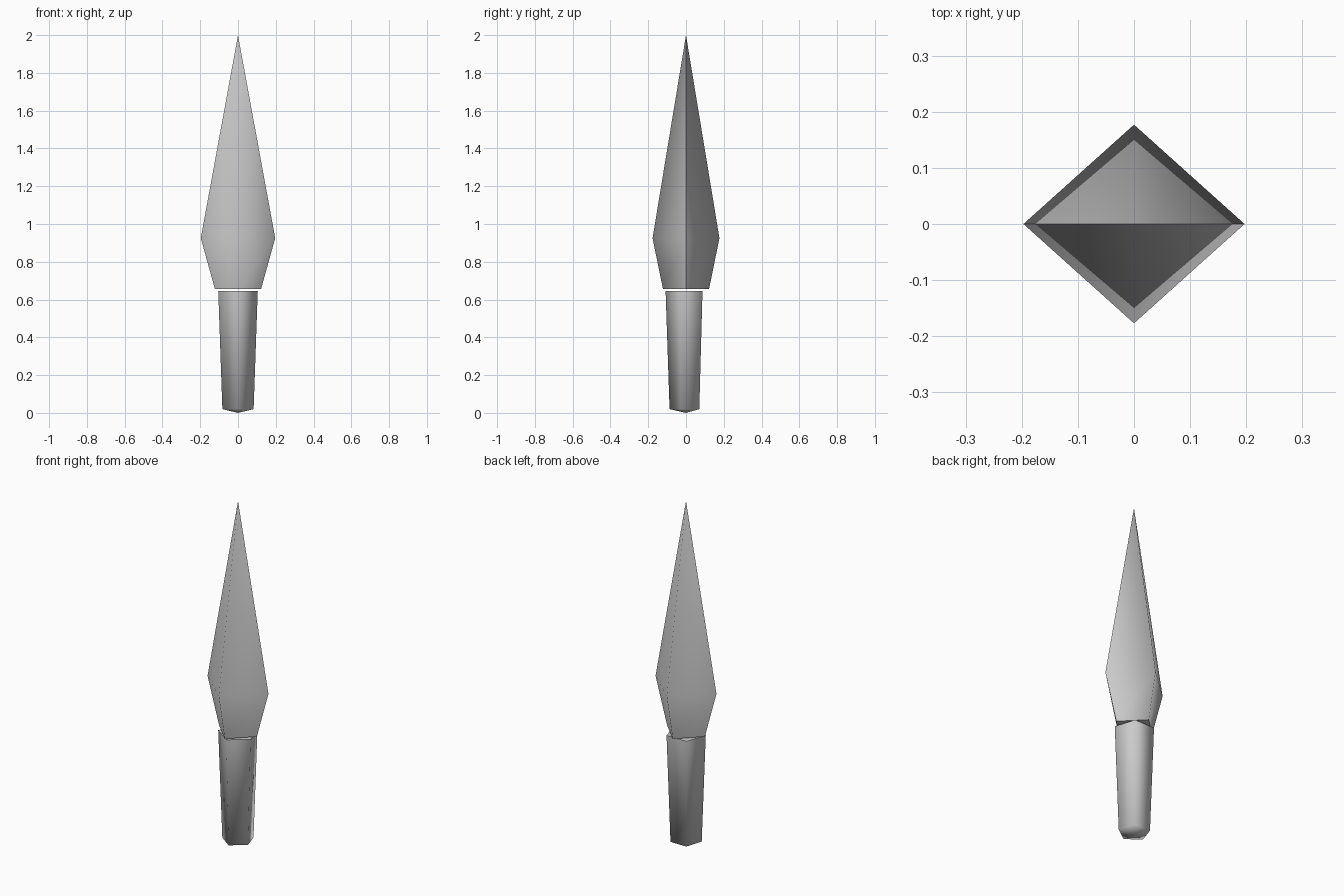
import bpy, bmesh, math

cube = bpy.data.objects.get("Cube")
if cube:
    bpy.data.objects.remove(cube, do_unlink=True)

grey = bpy.data.materials.new("plain grey")
grey.use_nodes = True
colour = (0.6, 0.6, 0.6, 1)
grey.diffuse_color = colour
grey.node_tree.nodes["Principled BSDF"].inputs["Base Color"].default_value = colour


def spindle(name, sides, rings, low_tip=None, high_tip=None, sharp=None):
    """Skin rings of (x radius, y radius, z); each end is a point or a flat cap."""
    bm = bmesh.new()
    loops = []
    for rx, ry, z in rings:
        loop = []
        for i in range(sides):
            a = 2 * math.pi * i / sides - math.pi / 2
            loop.append(bm.verts.new((rx * math.cos(a), ry * math.sin(a), z)))
        loops.append(loop)
    for lower, upper in zip(loops, loops[1:]):
        for i in range(sides):
            j = (i + 1) % sides
            bm.faces.new((lower[i], lower[j], upper[j], upper[i]))
    for loop, tip in ((loops[0], low_tip), (loops[-1], high_tip)):
        if tip is None:
            cap = bm.faces.new(loop)
            for edge in cap.edges:
                edge.smooth = False
        else:
            point = bm.verts.new((0, 0, tip))
            for i in range(sides):
                bm.faces.new((loop[i], loop[(i + 1) % sides], point))
    for face in bm.faces:
        face.smooth = True
    if sharp:
        for edge in bm.edges:
            if sharp(edge):
                edge.smooth = False
    bmesh.ops.recalc_face_normals(bm, faces=bm.faces)
    mesh = bpy.data.meshes.new(name)
    bm.to_mesh(mesh)
    bm.free()
    mesh.materials.append(grey)
    obj = bpy.data.objects.new(name, mesh)
    bpy.context.collection.objects.link(obj)
    return obj


# Diamond-section blade, with crisp cutting edges on the left and right
spindle("blade", 4, [(0.122, 0.122, 0.655), (0.197, 0.177, 0.925)], high_tip=2.0,
        sharp=lambda e: all(abs(v.co.y) < 0.001 for v in e.verts))

# Tapered five-sided handle with a shallow pointed pommel
spindle("handle", 5, [(0.087, 0.087, 0.02), (0.11, 0.108, 0.645)], low_tip=0.0)
